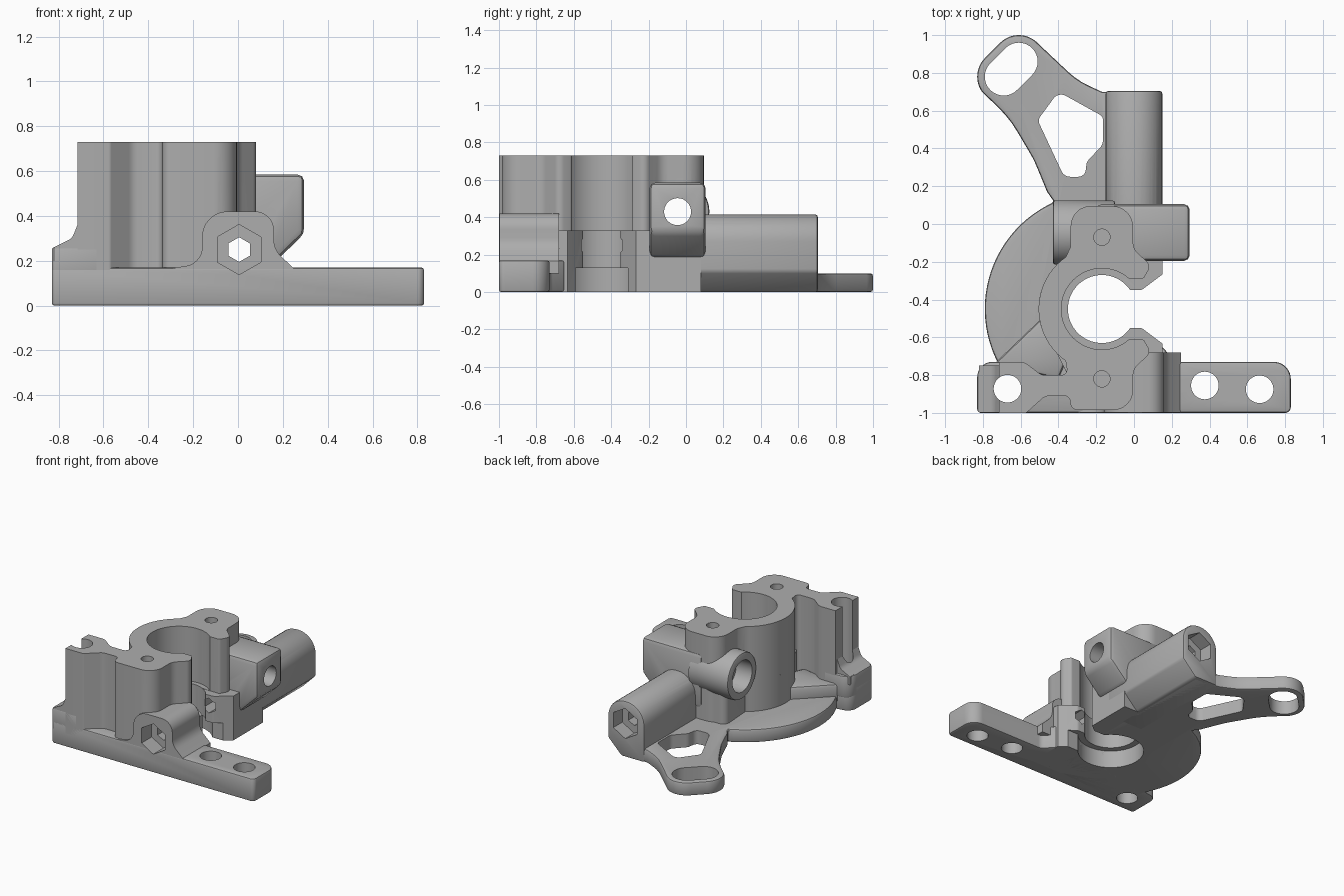
import bpy, bmesh, math
from mathutils import Vector

default_cube = bpy.data.objects.get("Cube")
if default_cube:
    bpy.data.objects.remove(default_cube, do_unlink=True)

GREY = (0.42, 0.42, 0.42, 1)
plastic = bpy.data.materials.new("grey plastic")
plastic.use_nodes = True
plastic.diffuse_color = GREY
plastic.node_tree.nodes["Principled BSDF"].inputs["Base Color"].default_value = GREY

parts, cutters = [], []


def arc(cx, cy, radius, start, end, steps=16):
    angles = [math.radians(start + (end - start) * i / steps) for i in range(steps + 1)]
    return [(cx + radius * math.cos(a), cy + radius * math.sin(a)) for a in angles]


def disc(cx, cy, radius, sides=48):
    return arc(cx, cy, radius, 90, 450, sides)[:-1]


def rounded(corners):
    """Replace every corner that carries a third value with a fillet of that radius."""
    outline = []
    for i, corner in enumerate(corners):
        here = Vector(corner[:2])
        if len(corner) < 3:
            outline.append(here)
            continue
        before = Vector(corners[i - 1][:2]) - here
        after = Vector(corners[(i + 1) % len(corners)][:2]) - here
        half = before.angle(after) / 2
        reach = min(corner[2] / math.tan(half), 0.49 * before.length, 0.49 * after.length)
        radius = reach * math.tan(half)
        start = here + before.normalized() * reach
        end = here + after.normalized() * reach
        middle = here + (before.normalized() + after.normalized()).normalized() * radius / math.sin(half)
        a, b = start - middle, end - middle
        sweep = a.angle(b)
        steps = max(3, int(sweep / math.radians(10)))
        for k in range(steps + 1):
            t = k / steps
            spoke = (a * math.sin((1 - t) * sweep) + b * math.sin(t * sweep)) / math.sin(sweep)
            outline.append(middle + spoke)
    return outline


def prism(name, corners, low, high, axis="Z", bevel=0, cutter=False):
    """Extrude a rounded outline along an axis."""
    place = {"X": lambda u, v: (low, u, v),
             "Y": lambda u, v: (u, low, v),
             "Z": lambda u, v: (u, v, low)}[axis]
    push = Vector([(high - low) if axis == letter else 0 for letter in "XYZ"])
    bm = bmesh.new()
    face = bm.faces.new([bm.verts.new(place(u, v)) for u, v in rounded(corners)])
    grown = bmesh.ops.extrude_face_region(bm, geom=[face])["geom"]
    bmesh.ops.translate(bm, vec=push, verts=[g for g in grown if isinstance(g, bmesh.types.BMVert)])
    bmesh.ops.recalc_face_normals(bm, faces=bm.faces)
    mesh = bpy.data.meshes.new(name)
    bm.to_mesh(mesh)
    bm.free()
    mesh.materials.append(plastic)
    obj = bpy.data.objects.new(name, mesh)
    bpy.context.collection.objects.link(obj)
    if bevel:
        mod = obj.modifiers.new("edge", "BEVEL")
        mod.width, mod.segments = bevel, 2
        mod.limit_method, mod.angle_limit = "ANGLE", math.radians(40)
        mod.use_clamp_overlap = False
    obj.hide_render = cutter
    (cutters if cutter else parts).append(obj)


def cut(name, corners, low, high, axis="Z"):
    prism(name, corners, low, high, axis, cutter=True)


# Shared centres: the clamp bore and the clamp screw
BX, BY = -0.17, -0.45
SCREW_Z = 0.25
SENSOR = (-0.045, 0.43)
UNDER, OVER = -0.1, 1
LOBES = (-0.07, -0.82)

# Base plate with the curved flange and the slotted arm
prism("base_plate",
      [(-0.7, -0.95)] + arc(BX, BY, 0.62, 208, 114, 24)
      + [(-0.46, 0.17), (-0.53, 0.34, 0.6), (-0.66, 0.56, 0.6)]
      + arc(-0.69, 0.78, 0.14, 215, 135) + arc(-0.61, 0.86, 0.14, 135, 50)
      + [(-0.3, 0.76, 0.4), (BX, 0.7), (0.03, 0.69), (0.03, -0.9)],
      0, 0.1, bevel=0.014)

# Front mounting bar, raised left corner and web behind it
prism("front_bar", [(-0.83, -1, 0.02), (0.83, -1, 0.03), (0.83, -0.73, 0.09),
                    (0.22, -0.73, 0.05), (0.15, -0.65), (-0.3, -0.65),
                    (-0.7, -0.73), (-0.83, -0.75, 0.07)], 0, 0.17, bevel=0.012)
prism("corner_block", [(-0.83, -1, 0.02), (-0.62, -1), (-0.62, -0.73), (-0.83, -0.73, 0.08)],
      0.1, 0.26, bevel=0.01)
prism("corner_slope", [(-0.82, 0.2), (-0.82, 0.26), (-0.74, 0.3, 0.05), (-0.7, 0.4), (-0.62, 0.4),
                       (-0.62, 0.2)], -0.998, -0.75, "Y")
prism("corner_web", [(-0.74, -0.74), (-0.49, -0.5), (-0.35, -0.7), (-0.4, -0.82)], 0.05, 0.19, bevel=0.02)

# Tall clamp body: two lobes, the ring wall and the screw post
prism("clamp_body",
      [(-0.335, 0.095, 0.16), (-0.005, 0.095, 0.16), (-0.005, -0.13, 0.08), (0.09, -0.22, 0.04),
       (0.05, -0.29, 0.02), (BX, -0.29), (BX, -0.61), (0.05, -0.61, 0.02), (0.09, -0.68, 0.04),
       (-0.005, -0.77, 0.08), (-0.005, -0.985, 0.16), (-0.335, -0.985, 0.16), (-0.34, -0.91, 0.03),
       (-0.47, -0.91, 0.06), (-0.57, -1, 0.02), (-0.715, -1), (-0.715, -0.73), (-0.58, -0.73, 0.06),
       (-0.49, -0.8, 0.06), (-0.35, -0.8, 0.03)]
      + arc(BX, BY, 0.335, 235, 125, 24) + [(-0.335, -0.12, 0.05)], 0.1, 0.73)

# Lower clamp with the two jaws
prism("lower_clamp", arc(BX, BY, 0.335, 225, 125, 20)
      + [(-0.38, 0.08, 0.05), (0.15, 0.08), (0.15, -0.9), (-0.1, -0.9), (-0.35, -0.8)], 0, 0.328)

# Housings for the clamp screw, front and back
prism("front_screw_boss", [(-0.3, 0.1), (-0.3, 0.165), (-0.16, 0.19, 0.1), (-0.16, 0.42, 0.157),
                           (0.16, 0.42, 0.157), (0.16, 0.25, 0.1), (0.25, 0.165), (0.25, 0.1)],
      -0.998, -0.68, "Y")
prism("rear_screw_tube", [(-0.15, 0), (0.04, 0), (0.15, 0.11), (0.15, 0.415, 0.145),
                          (-0.15, 0.415, 0.145)], -0.1, 0.705, "Y", bevel=0.014)

# Cross block that holds the sensor, with its round end
prism("sensor_block", [(0.295, 0.585), (0.295, 0.32), (0.15, 0.18), (-0.2, 0.18), (-0.2, 0.585)],
      -0.195, 0.105, "Y", bevel=0.03)
prism("sensor_boss", disc(*SENSOR, 0.17), -0.43, -0.1, "X", bevel=0.015)

# Clamp bore: stepped hole and mouth
cut("upper_bore", disc(BX, BY, 0.215, 64), 0.33, OVER)
cut("groove_bore", disc(BX, BY, 0.18, 64), UNDER, OVER)
cut("lower_bore", disc(BX, BY, 0.225, 64), UNDER, 0.13)
cut("upper_mouth", [(BX, -0.6), (0.3, -0.6), (0.3, -0.3), (BX, -0.3)], 0.33, OVER)
cut("lower_mouth", [(BX, -0.59), (0.3, -0.59), (0.3, -0.31), (BX, -0.31)], UNDER, 0.13)
cut("jaw_flare", [(BX, BY - 0.1), (0.04, BY - 0.1, 0.03), (0.2, BY - 0.22),
                  (0.2, BY + 0.22), (0.04, BY + 0.1, 0.03), (BX, BY + 0.1)], UNDER, 0.5)

# Clamp screw passage and its two hexagonal pockets
cut("screw_passage", disc(0.005, SCREW_Z, 0.055, 6), -1.1, OVER, "Y")
cut("front_pocket", disc(0.005, SCREW_Z, 0.112, 6), -1.1, -0.88, "Y")
cut("rear_pocket", disc(0.005, SCREW_Z, 0.112, 6), 0.6, OVER, "Y")

# Sensor passage with a wider left end
cut("sensor_passage", disc(*SENSOR, 0.072), -0.6, 0.5, "X")
cut("sensor_pocket", disc(*SENSOR, 0.115), -0.6, -0.3, "X")

# Mounting holes and pin holes
for x, y in ((-0.67, -0.872), (0.375, -0.855), (0.665, -0.875)):
    cut("mount_hole", disc(x, y, 0.073), UNDER, OVER)
for y in LOBES:
    cut("pin_hole", disc(BX, y, 0.043), 0.6, OVER)

# Arm openings
cut("arm_slot", arc(-0.69, 0.78, 0.1, 135, 315) + arc(-0.61, 0.86, 0.1, -45, 135), UNDER, 0.3)
cut("arm_window", [(-0.4, 0.7, 0.05), (-0.165, 0.57, 0.03), (-0.165, 0.42, 0.05), (-0.25, 0.33, 0.05),
                   (-0.26, 0.25, 0.04), (-0.37, 0.25, 0.05), (-0.51, 0.55, 0.04)], UNDER, 0.3)

# Cut every part, keep the results and drop the cutters
for part in parts:
    for cutter in cutters:
        mod = part.modifiers.new(cutter.name, "BOOLEAN")
        mod.operation, mod.solver, mod.object = "DIFFERENCE", "EXACT", cutter
bpy.context.view_layer.update()
graph = bpy.context.evaluated_depsgraph_get()
results = [bpy.data.meshes.new_from_object(part.evaluated_get(graph)) for part in parts]
for part, mesh in zip(parts, results):
    part.modifiers.clear()
    part.data = mesh
for cutter in cutters:
    bpy.data.objects.remove(cutter, do_unlink=True)

bpy.ops.object.select_all(action="DESELECT")
for part in parts:
    part.select_set(True)
bpy.context.view_layer.objects.active = parts[0]
bpy.ops.object.shade_smooth_by_angle()
